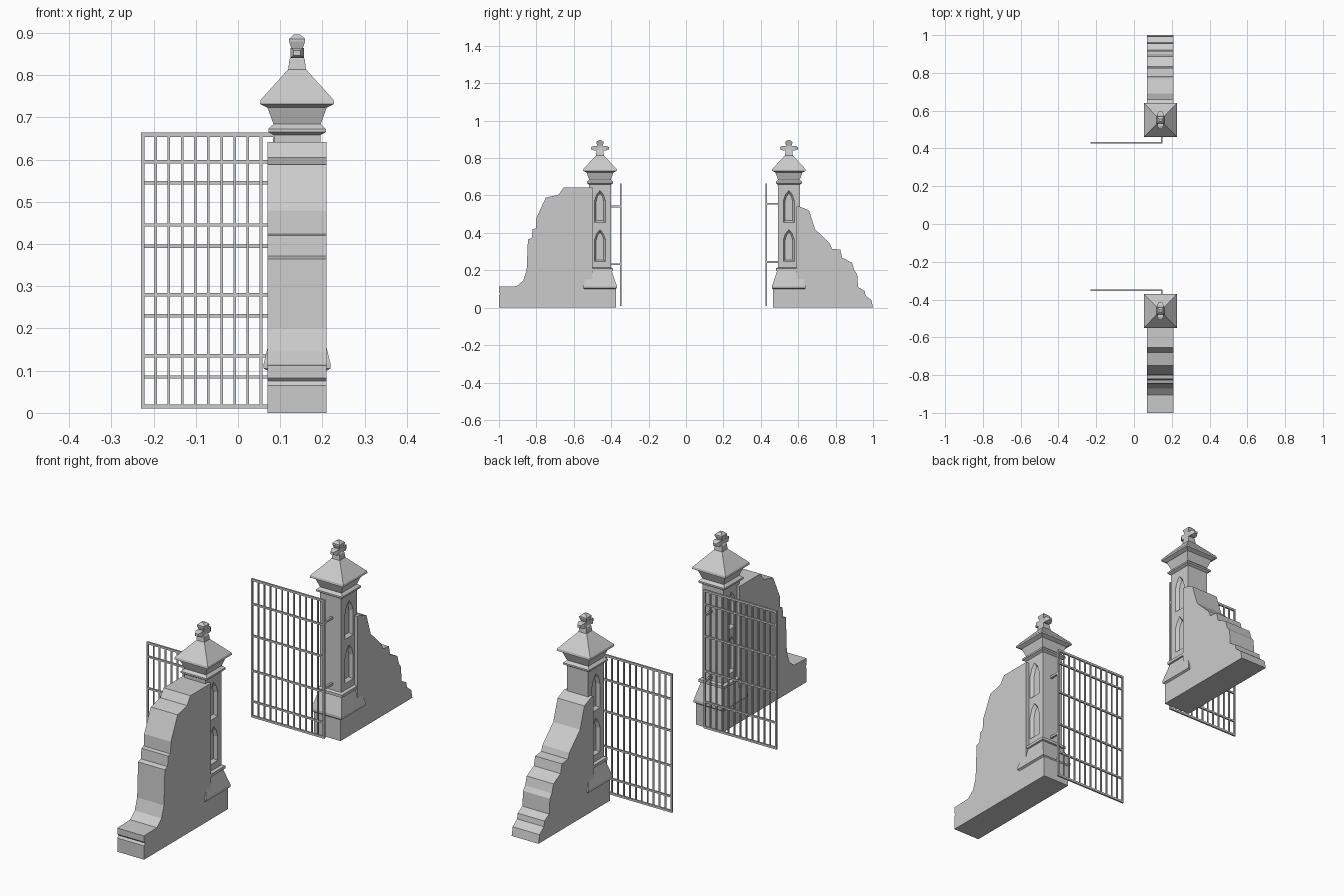
import bpy
import bmesh

if "Cube" in bpy.data.objects:
    bpy.data.objects.remove(bpy.data.objects["Cube"], do_unlink=True)

CX = 0.14           # centre line of pillars and walls
GREY = (0.6, 0.6, 0.6, 1)
stone = bpy.data.materials.new("grey_stone")
stone.use_nodes = True
stone.diffuse_color = GREY
stone.node_tree.nodes["Principled BSDF"].inputs["Base Color"].default_value = GREY


def finish(name, bm):
    bmesh.ops.recalc_face_normals(bm, faces=bm.faces)
    mesh = bpy.data.meshes.new(name)
    bm.to_mesh(mesh)
    bm.free()
    mesh.materials.append(stone)
    obj = bpy.data.objects.new(name, mesh)
    bpy.context.collection.objects.link(obj)
    return obj


def loft(bm, rings):
    """Skin a closed solid through matching rings of points."""
    rows = [[bm.verts.new(p) for p in ring] for ring in rings]
    n = len(rows[0])
    for a, b in zip(rows, rows[1:]):
        for i in range(n):
            j = (i + 1) % n
            bm.faces.new((a[i], a[j], b[j], b[i]))
    bm.faces.new(rows[0][::-1])
    bm.faces.new(rows[-1])


def box(bm, x0, x1, y0, y1, z0, z1):
    loft(bm, [[(x0, y0, z), (x1, y0, z), (x1, y1, z), (x0, y1, z)] for z in (z0, z1)])


def square_tower(bm, cy, profile):
    """Profile rows are height, half width in x, half width in y."""
    loft(bm, [[(CX + sx * hx, cy + sy * hy, z)
               for sx, sy in ((-1, -1), (1, -1), (1, 1), (-1, 1))]
              for z, hx, hy in profile])


def arch(x, cy, sill, half):
    """Pointed arch outline; a smaller half width insets it all round."""
    d = 0.03 - half
    low, spring, top = sill + d, sill + 0.115, sill + 0.172 - 1.6 * d
    mid = (spring + top) / 2 + 0.006
    return [(x, cy + y, z) for y, z in ((-half, low), (half, low), (half, spring),
            (half * 0.62, mid), (0, top), (-half * 0.62, mid), (-half, spring))]


SHAFT = [(0, .07, .085), (.1, .07, .085), (.105, .079, .09), (.117, .079, .09),
         (.195, .06, .063), (.197, .067, .07), (.21, .067, .07), (.215, .055, .059),
         (.658, .055, .059), (.665, .068, .07), (.673, .068, .07), (.684, .056, .058)]
CAP = [(.684, .056, .058), (.723, .07, .072), (.732, .088, .09),
       (.742, .086, .088), (.814, .021, .021)]
FINIAL = [(.814, .021, .021), (.838, .018, .018), (.846, .013, .013),
          (.862, .013, .013), (.88, .019, .019), (.886, .019, .019), (.897, .007, .007)]


def make_pillar(side, cy):
    bm = bmesh.new()
    square_tower(bm, cy, SHAFT)
    shaft = finish(side + "_pillar_shaft", bm)

    # splayed pointed niches on both broad faces
    bm = bmesh.new()
    for s in (-1, 1):
        for sill in (.246, .455):
            loft(bm, [arch(CX + s * depth, cy, sill, half)
                      for depth, half in ((.040, .02), (.055, .03), (.062, .03))])
    cutter = finish("niche_cutter", bm)
    cutter.hide_render = True
    cut = shaft.modifiers.new("niches", "BOOLEAN")
    cut.operation, cut.solver, cut.object = "DIFFERENCE", "EXACT", cutter
    graph = bpy.context.evaluated_depsgraph_get()
    carved = bpy.data.meshes.new_from_object(shaft.evaluated_get(graph))
    shaft.modifiers.clear()
    shaft.data = carved
    bpy.data.objects.remove(cutter, do_unlink=True)

    bm = bmesh.new()
    square_tower(bm, cy, CAP)
    finish(side + "_pillar_cap", bm)

    # finial with two short tapered arms
    bm = bmesh.new()
    square_tower(bm, cy, FINIAL)
    loft(bm, [[(CX + sx * r, cy + y, .853 + sz * r * .75)
               for sx, sz in ((-1, -1), (1, -1), (1, 1), (-1, 1))]
              for y, r in ((-.048, .008), (-.032, .016), (0, .014), (.032, .016), (.048, .008))])
    finish(side + "_finial", bm)


def make_wall(name, outline):
    bm = bmesh.new()
    loft(bm, [[(CX + s * .07, y, z) for y, z in outline] for s in (-1, 1)])
    finish(name, bm)


def make_gate(side, y, pillar_y, rails, hinges):
    bm = bmesh.new()
    x0, x1, z0, z1, t = -.23, .152, .01, .664, .004
    # outer frame
    for z in (z0, z1 - .01):
        box(bm, x0, x1, y - t, y + t, z, z + .01)
    for x in (x0, x1 - .008):
        box(bm, x, x + .008, y - t, y + t, z0, z1)
    # upright bars and cross rails
    for i in range(1, 12):
        x = x0 + .004 + i * (x1 - x0 - .008) / 12
        box(bm, x - .003, x + .003, y - .003, y + .003, z0, z1)
    for z in rails:
        box(bm, x0, x1, y - t, y + t, z - .004, z + .004)
    finish(side + "_gate", bm)

    bm = bmesh.new()
    for z in hinges:
        box(bm, x1 - .01, x1, min(y, pillar_y), max(y, pillar_y), z - .005, z + .005)
    finish(side + "_gate_hinges", bm)


make_pillar("front", -.46)
make_pillar("back", .55)

make_wall("front_wall", [
    (-.5, 0), (-1, 0), (-1, .065), (-.992, .075), (-1, .083), (-1, .112), (-.905, .115),
    (-.87, .145), (-.852, .2), (-.845, .365), (-.825, .372), (-.82, .42), (-.803, .424),
    (-.8, .48), (-.75, .588), (-.68, .605), (-.655, .642), (-.5, .642)])
make_wall("back_wall", [
    (.59, 0), (1, 0), (.992, .04), (.96, .065), (.955, .09), (.92, .11), (.915, .18),
    (.9, .2), (.888, .24), (.835, .268), (.825, .31), (.78, .315), (.77, .342),
    (.69, .42), (.658, .52), (.61, .54), (.59, .54)])

make_gate("front", -.35, -.42, (.595, .445, .28, .135), (.542, .232))
make_gate("back", .43, .5, (.545, .395, .23, .085), (.556, .244))
